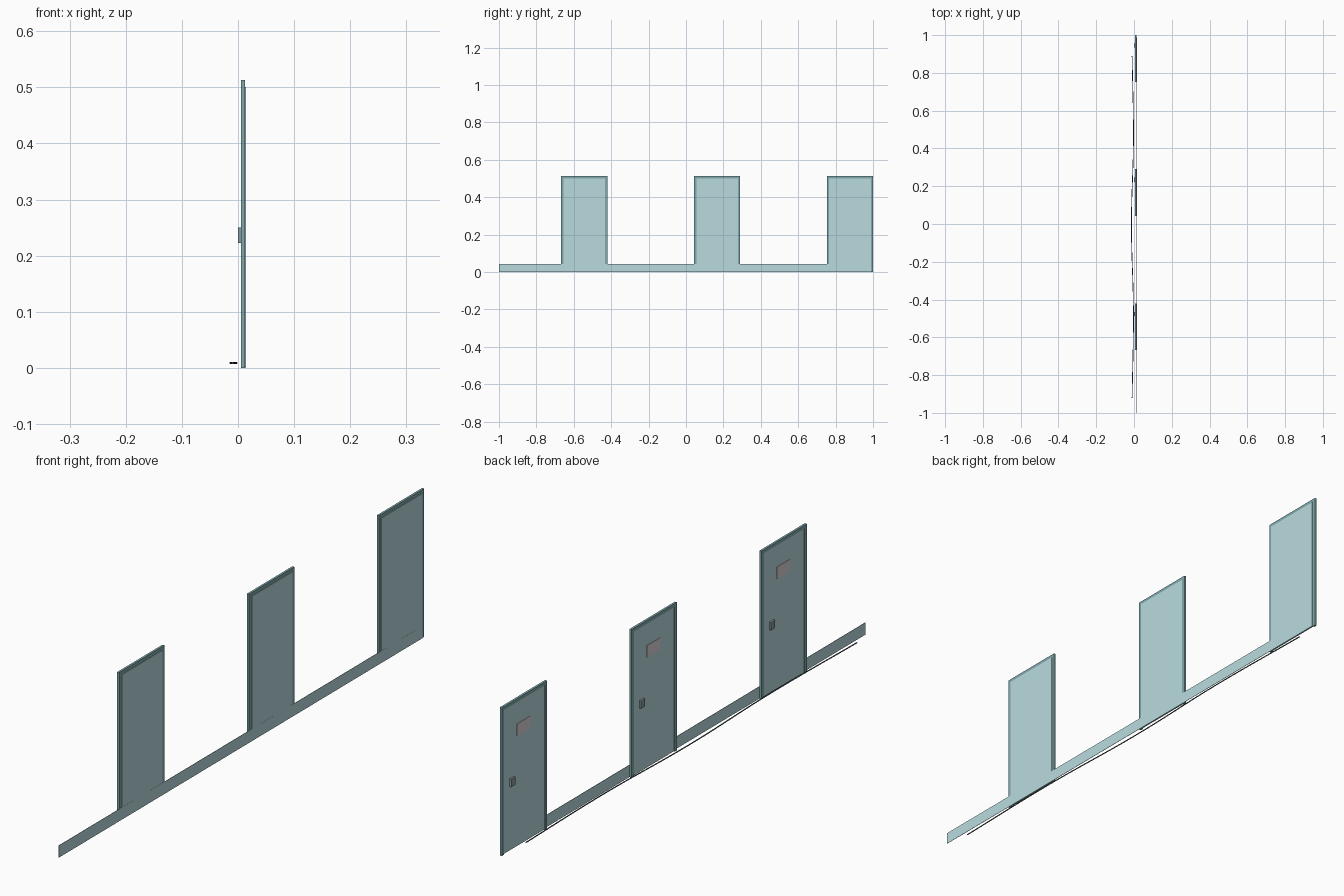
import bpy
from mathutils import Vector

cube = bpy.data.objects.get("Cube")
if cube:
    bpy.data.objects.remove(cube, do_unlink=True)


def material(name, r, g, b):
    m = bpy.data.materials.new(name)
    m.use_nodes = True
    m.diffuse_color = (r, g, b, 1)
    m.node_tree.nodes["Principled BSDF"].inputs["Base Color"].default_value = (r, g, b, 1)
    return m


PALE = material("pale blue paint", 0.49, 0.71, 0.74)
TEAL = material("teal frame paint", 0.22, 0.40, 0.42)
GLASS = material("rosy grey glass", 0.72, 0.64, 0.66)
METAL = material("grey handle metal", 0.25, 0.33, 0.35)
RUBBER = material("dark cable", 0.08, 0.12, 0.13)


def box(name, mat, x0, x1, y0, y1, z0, z1):
    """Box given by its limits on each axis."""
    low, high = Vector((x0, y0, z0)), Vector((x1, y1, z1))
    bpy.ops.mesh.primitive_cube_add(size=1, location=(low + high) / 2)
    ob = bpy.context.object
    ob.name = name
    ob.scale = high - low
    bpy.ops.object.transform_apply(location=False, rotation=False, scale=True)
    ob.data.materials.append(mat)
    return ob


HALF = 0.1235              # half door width
JAMB = 0.012               # jamb width
INNER = HALF - JAMB
TOP = 0.513
FRONT, BACK = 0.005, 0.0127    # frame depth
CENTRES = (-0.544, 0.1665, 0.8765)


def door(c):
    # frame
    box("left_jamb", TEAL, FRONT, BACK, c + INNER, c + HALF, 0, TOP)
    box("right_jamb", TEAL, FRONT, BACK, c - HALF, c - INNER, 0, TOP)
    box("frame_head", TEAL, FRONT, BACK, c - INNER, c + INNER, TOP - JAMB, TOP)
    # leaf with viewing window
    box("door_leaf", PALE, 0.0068, 0.0145, c - INNER, c + INNER, 0.002, TOP - JAMB)
    box("door_window", GLASS, 0.005, 0.0068, c - 0.034, c + 0.04, 0.384, 0.425)
    # handle
    box("door_handle", METAL, 0, 0.0068, c + 0.057, c + 0.079, 0.223, 0.25)


for centre in CENTRES:
    door(centre)

# skirting board, stopping at the last jamb
box("skirting_board", PALE, 0.0135, 0.0147, -1, CENTRES[-1] + INNER, 0, 0.042)

# loose cable lying along the floor
curve = bpy.data.curves.new("floor_cable", "CURVE")
curve.dimensions = "3D"
curve.bevel_depth = 0.002
curve.bevel_resolution = 2
curve.use_fill_caps = True
curve.resolution_u = 10
path = [(-0.010, 0.89), (-0.003, 0.45), (-0.0135, 0), (-0.003, -0.47), (-0.010, -0.92)]
spline = curve.splines.new("BEZIER")
spline.bezier_points.add(len(path) - 1)
for point, (x, y) in zip(spline.bezier_points, path):
    point.co = (x, y, 0.009)
    point.handle_left_type = point.handle_right_type = "AUTO"
cable = bpy.data.objects.new("floor_cable", curve)
bpy.context.collection.objects.link(cable)
curve.materials.append(RUBBER)
